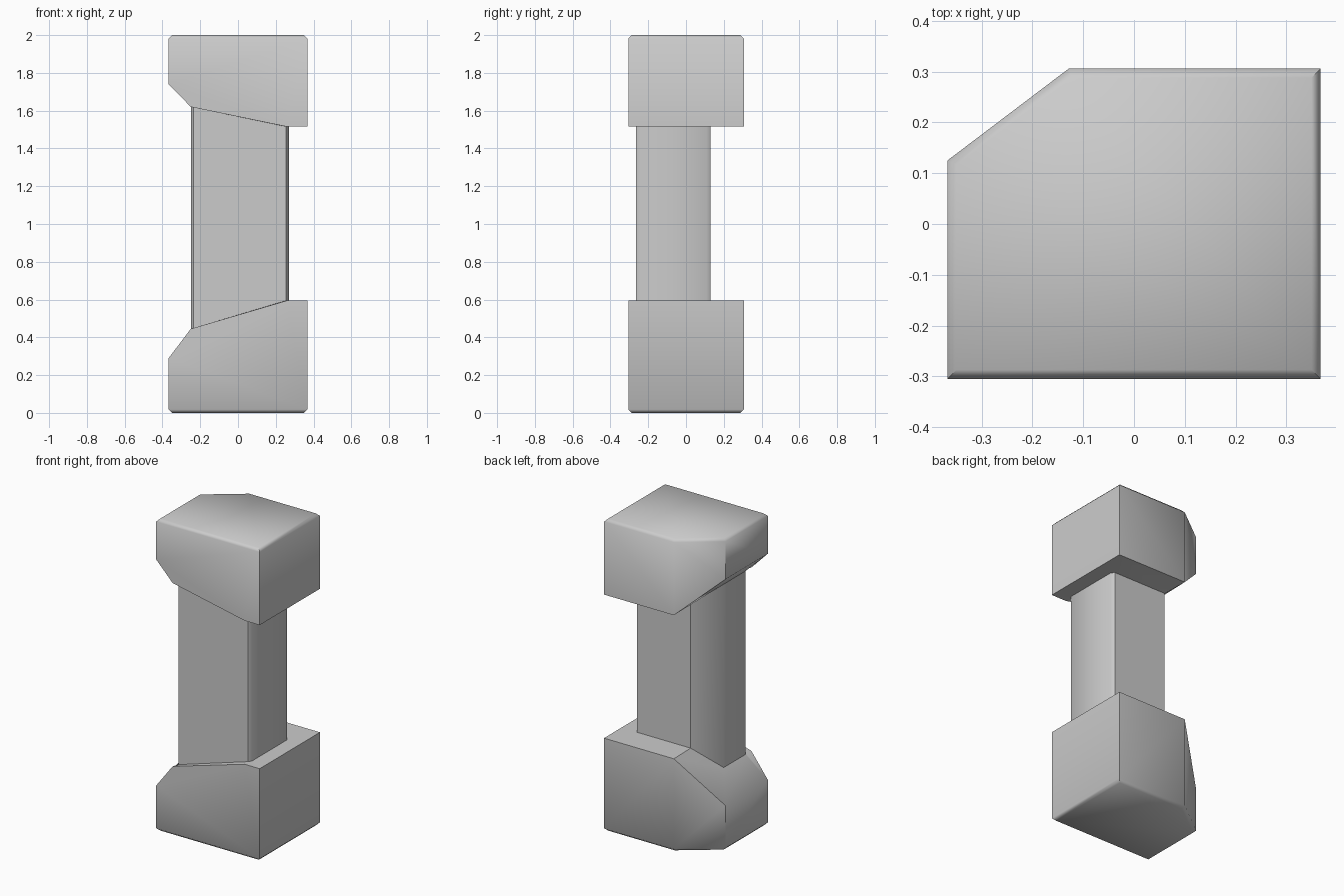
import bpy, bmesh, math

if "Cube" in bpy.data.objects:
    bpy.data.objects.remove(bpy.data.objects["Cube"])

# Pillar cross-section: anticlockwise from the front left, 1 = high-shelf corner
INNER = [(-.235, -.265, 0), (.255, -.265, 1), (.27, -.245, 1), (.27, .11, 1),
         (.255, .13, 1), (-.124, .13, 1), (-.25, -.025, 0), (-.25, -.245, 0)]
# Outer rim of a block; level 0 = mid, 1 = shelf, 2 = cut-away side
OUTER = [(-.25, -.305, 0), (.26, -.305, 1), (.367, -.305, 1), (.367, .306, 1),
         (-.128, .306, 1), (-.367, .125, 2), (-.367, -.305, 2)]
LOW = (.445, .595, .29)      # heights of the levels on the lower block
HIGH = (1.62, 1.515, 1.74)   # and on the upper block


def finish(name, bm):
    bmesh.ops.recalc_face_normals(bm, faces=bm.faces)
    mesh = bpy.data.meshes.new(name)
    bm.to_mesh(mesh)
    bm.free()
    obj = bpy.data.objects.new(name, mesh)
    bpy.context.collection.objects.link(obj)
    bpy.ops.object.select_all(action='DESELECT')
    bpy.context.view_layer.objects.active = obj
    obj.select_set(True)
    bpy.ops.object.shade_smooth_by_angle(angle=math.radians(46))
    return obj


def loop(bm, points, levels):
    return [bm.verts.new((x, y, levels[k])) for x, y, k in points]


def block(name, levels, end):
    bm = bmesh.new()
    inner, rim = loop(bm, INNER, levels), loop(bm, OUTER, levels)
    # shelf between rim and pillar (one corner meets the pillar chamfer)
    out = rim[:4] + rim[3:]
    for i in range(8):
        j = (i + 1) % 8
        quad = [out[i], out[j], inner[j], inner[i]]
        bm.faces.new(list(dict.fromkeys(quad)))
    # walls and flat end
    corners = [6, 2, 3, 4, 5]
    base = [bm.verts.new((*OUTER[i][:2], end)) for i in corners]
    bm.faces.new([base[0], base[1], rim[2], rim[1], rim[0], rim[6]])
    for i in range(1, 5):
        j = (i + 1) % 5
        bm.faces.new([base[i], base[j], rim[corners[j]], rim[corners[i]]])
    cap = bm.faces.new(base)
    bmesh.ops.recalc_face_normals(bm, faces=bm.faces)
    bmesh.ops.bevel(bm, geom=list(cap.edges), offset=.018, segments=1,
                    affect='EDGES')
    finish(name, bm)


# Lower and upper end blocks
block("lower_block", LOW, 0)
block("upper_block", HIGH, 2)

# Pillar joining the two shelves
bm = bmesh.new()
lo, hi = loop(bm, INNER, LOW), loop(bm, INNER, HIGH)
for i in range(8):
    j = (i + 1) % 8
    bm.faces.new([lo[i], lo[j], hi[j], hi[i]])
finish("pillar", bm)
